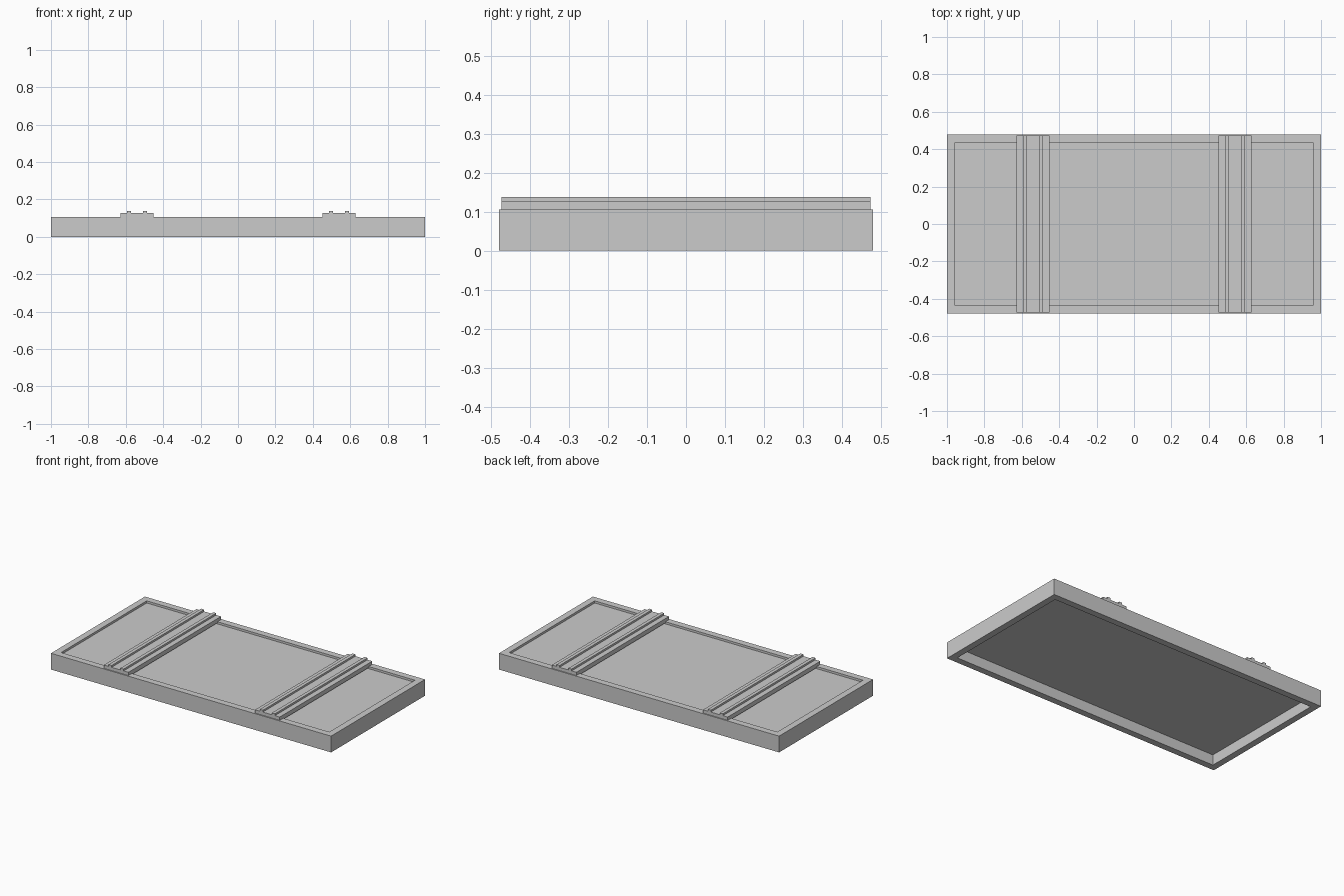
import bpy, bmesh

if "Cube" in bpy.data.objects:
    bpy.data.objects.remove(bpy.data.objects["Cube"])


def box(name, x, y, z):
    """Axis-aligned box from (min, max) ranges."""
    bm = bmesh.new()
    bmesh.ops.create_cube(bm, size=1)
    for v in bm.verts:
        v.co = [r[0] if c < 0 else r[1] for c, r in zip(v.co, (x, y, z))]
    mesh = bpy.data.meshes.new(name)
    bm.to_mesh(mesh)
    bm.free()
    obj = bpy.data.objects.new(name, mesh)
    bpy.context.collection.objects.link(obj)
    return obj


HX, HY, TOP = 1.0, 0.479, 0.105
RIM = 0.06

# Lid slab: inset top and bottom faces leave a rim around a thin panel
lid = box("lid_frame_and_panel", (-HX, HX), (-HY, HY), (0, TOP))
bm = bmesh.new()
bm.from_mesh(lid.data)
bm.normal_update()
caps = [f for f in bm.faces if abs(f.normal.z) > 0.9]
for face in caps:
    z = 0.091 if face.normal.z > 0 else 0.067
    bmesh.ops.inset_region(bm, faces=[face], thickness=RIM)
    # Drop a straight-walled recess from the inset face
    well = bmesh.ops.extrude_face_region(bm, geom=[face])["geom"]
    for v in well:
        if isinstance(v, bmesh.types.BMVert):
            v.co.z = z
    if face.is_valid:
        bmesh.ops.delete(bm, geom=[face], context='FACES_ONLY')
bmesh.ops.recalc_face_normals(bm, faces=bm.faces)
bm.to_mesh(lid.data)
bm.free()

# Two cross straps, each with a pair of raised ribs
for side, label in ((-1, "left"), (1, "right")):
    cx = side * 0.54
    box(f"strap_{label}", (cx - 0.088, cx + 0.088), (-0.472, 0.472), (0.098, 0.126))
    for i, off in enumerate((-0.043, 0.043)):
        x = cx + off
        box(f"strap_rib_{label}_{i + 1}", (x - 0.011, x + 0.011), (-0.472, 0.472), (0.124, 0.138))
